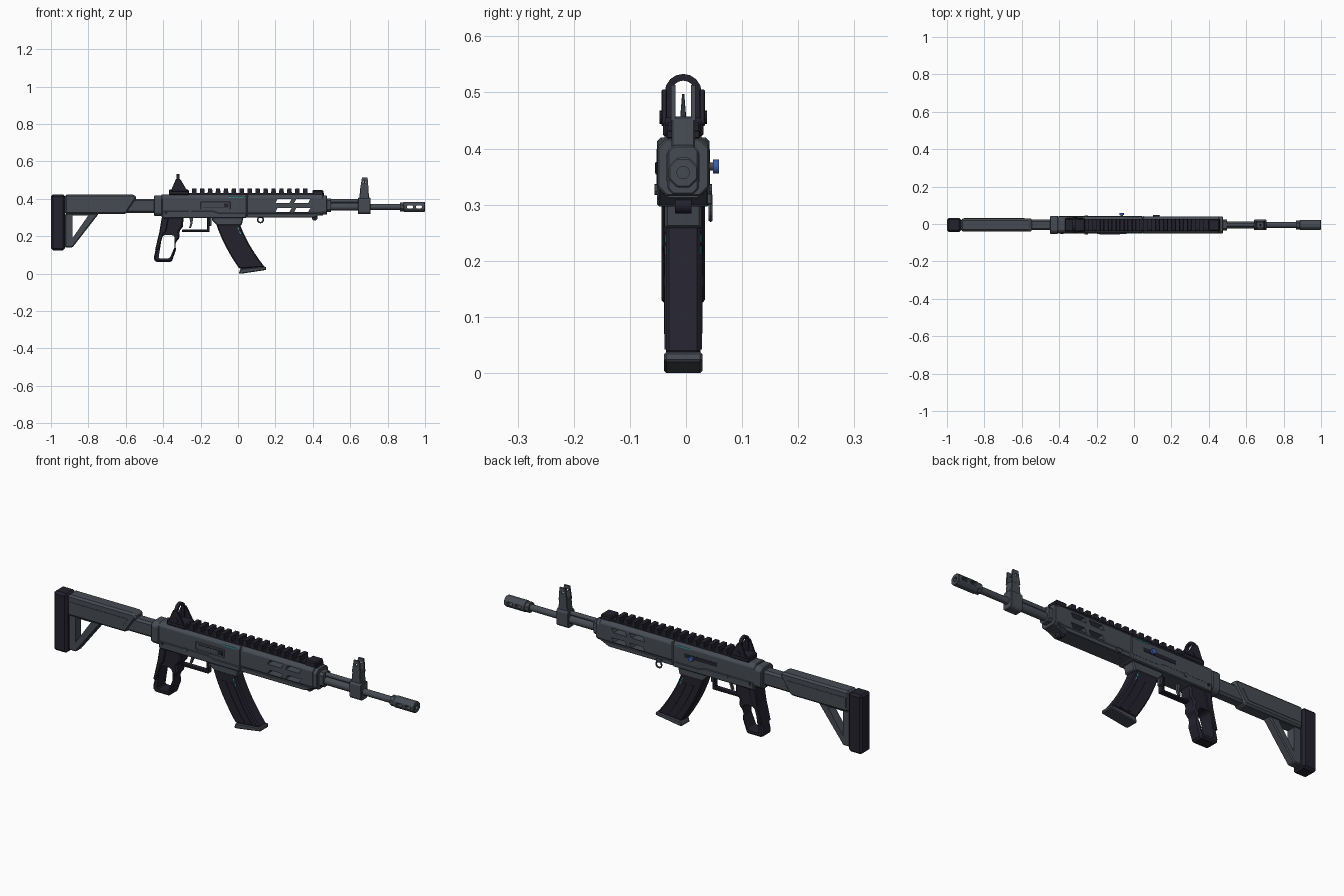
import bpy, bmesh, math
from mathutils import Vector

if "Cube" in bpy.data.objects:
    bpy.data.objects.remove(bpy.data.objects["Cube"])

CY = -0.005   # centre plane of the body
BORE = 0.357  # barrel axis height


def material(name, rgb):
    m = bpy.data.materials.new(name)
    m.use_nodes = True
    m.diffuse_color = (*rgb, 1)
    m.node_tree.nodes["Principled BSDF"].inputs["Base Color"].default_value = (*rgb, 1)
    return m


GREY = material("gunmetal grey", (0.062, 0.07, 0.086))
DARK = material("dark polymer", (0.017, 0.016, 0.027))
TEAL = material("teal paint", (0.03, 0.45, 0.45))
BLUE = material("blue anodised", (0.05, 0.11, 0.38))


def finish(name, bm, mat, bevel=0.0):
    bmesh.ops.recalc_face_normals(bm, faces=bm.faces)
    me = bpy.data.meshes.new(name)
    bm.to_mesh(me)
    bm.free()
    me.materials.append(mat)
    ob = bpy.data.objects.new(name, me)
    bpy.context.scene.collection.objects.link(ob)
    if bevel:
        mod = ob.modifiers.new("Bevel", "BEVEL")
        mod.width, mod.segments, mod.limit_method = bevel, 1, "ANGLE"
        mod.angle_limit = math.radians(40)
    return ob


def extrude(name, points, offset, mat, bevel=0.0):
    bm = bmesh.new()
    face = bm.faces.new([bm.verts.new(p) for p in points])
    out = bmesh.ops.extrude_face_region(bm, geom=[face])
    moved = [v for v in out["geom"] if isinstance(v, bmesh.types.BMVert)]
    bmesh.ops.translate(bm, verts=moved, vec=Vector(offset))
    return finish(name, bm, mat, bevel)


def plate(name, xz, half, mat, bevel=0.0, y=CY):
    """Side profile given as x, z pairs, extruded across the width."""
    return extrude(name, [(x, y - half, z) for x, z in xz], (0, 2 * half, 0), mat, bevel)


def box(name, x0, x1, z0, z1, half, mat, bevel=0.0, y=CY):
    return plate(name, [(x0, z0), (x1, z0), (x1, z1), (x0, z1)], half, mat, bevel, y)


def chamfered(name, x0, x1, z0, z1, half, cut, mat, bevel=0.0):
    """Eight sided cross-section run along the length."""
    yz = [(half - cut, z0), (half, z0 + cut), (half, z1 - cut), (half - cut, z1)]
    ring = yz + [(-y, z) for y, z in reversed(yz)]
    return extrude(name, [(x0, CY + y, z) for y, z in ring], (x1 - x0, 0, 0), mat, bevel)


def tube(name, x0, x1, r, mat, z=BORE, sides=16, axis="X", y=CY, bevel=0.0):
    """Round bar along x, or along y when axis is Y (x0 = centre, x1 = length)."""
    pts = []
    for i in range(sides):
        a = 2 * math.pi * (i + 0.5) / sides
        c, s = r * math.cos(a), r * math.sin(a)
        pts.append((x0, y + c, z + s) if axis == "X" else (x0 + c, y, z + s))
    off = (x1 - x0, 0, 0) if axis == "X" else (0, x1, 0)
    ob = extrude(name, pts, off, mat, bevel)
    if sides > 8:
        bpy.ops.object.select_all(action="DESELECT")
        ob.select_set(True)
        bpy.context.view_layer.objects.active = ob
        bpy.ops.object.shade_smooth_by_angle(angle=math.radians(35))
    return ob


def cut(target, cutter):
    mod = target.modifiers.new("Cut", "BOOLEAN")
    mod.operation, mod.solver, mod.object = "DIFFERENCE", "EXACT", cutter
    cutter.hide_render = True
    cutter.hide_viewport = True
    cutter.display_type = "WIRE"


# Stock
box("butt_pad", -1.0, -0.925, 0.125, 0.423, 0.038, DARK, 0.01)
plate("stock_body", [(-0.925, 0.318), (-0.6, 0.318), (-0.54, 0.405), (-0.555, 0.423),
                     (-0.925, 0.423)], 0.034, GREY, 0.009)
strut = plate("stock_strut", [(-0.925, 0.14), (-0.885, 0.14), (-0.745, 0.32), (-0.925, 0.32)],
              0.022, GREY, 0.005)
cut(strut, plate("strut_opening", [(-0.885, 0.19), (-0.8, 0.312), (-0.885, 0.312)], 0.1, GREY))
for s in (-1, 1):
    plate("stock_side_panel", [(-0.91, 0.34), (-0.62, 0.34), (-0.585, 0.39), (-0.91, 0.39)],
          0.002, GREY, 0, CY + s * 0.034)
chamfered("stock_tube", -0.6, -0.44, 0.325, 0.4, 0.028, 0.01, GREY)

# Receiver
chamfered("receiver_rear_cap", -0.45, -0.405, 0.308, 0.417, 0.048, 0.016, GREY, 0.004)
chamfered("receiver", -0.41, 0.045, 0.302, 0.424, 0.044, 0.016, GREY, 0.003)
plate("receiver_lower", [(-0.405, 0.297), (0.045, 0.297), (0.045, 0.325), (-0.1, 0.325),
                         (-0.13, 0.335), (-0.405, 0.335)], 0.047, GREY, 0.004)
box("ejection_frame", -0.2, -0.04, 0.345, 0.385, 0.003, GREY, 0.002, CY - 0.045)
box("ejection_port", -0.185, -0.05, 0.354, 0.376, 0.002, DARK, 0, CY - 0.0475)
box("bolt_cover", -0.185, -0.075, 0.356, 0.374, 0.002, GREY, 0, CY - 0.0485)
box("handle_slot", -0.2, -0.02, 0.36, 0.378, 0.002, DARK, 0, CY + 0.044)
tube("charging_handle_stem", -0.065, 0.02, 0.007, GREY, 0.368, 12, "Y", 0.035)
tube("charging_handle_knob", -0.065, 0.011, 0.013, BLUE, 0.368, 12, "Y", 0.048)
for s in (-1, 1):
    tube("receiver_pin", -0.385, 0.004, 0.008, DARK, 0.325, 10, "Y", CY + s * 0.047 - 0.002)
    for i in range(4):
        x = -0.05 + i * 0.0195
        box("teal_mark", x, x + 0.015, 0.404, 0.409, 0.002, TEAL, 0, CY + s * 0.0435)
    tube("selector_pivot", -0.255, 0.008, 0.01, GREY, 0.327, 10, "Y", CY + s * 0.047 - 0.004)

# Handguard with open vents
guard = chamfered("handguard", 0.045, 0.455, 0.31, 0.428, 0.046, 0.02, GREY, 0.003)
for z in (0.34, 0.389):
    for x in (0.2, 0.3):
        slope = 0.012
        cut(guard, plate("vent_cutter", [(x, z - 0.011), (x + 0.075, z - 0.011),
                         (x + 0.075 + slope, z + 0.011), (x + slope, z + 0.011)], 0.1, GREY))
plate("handguard_lower", [(0.045, 0.3), (0.405, 0.3), (0.47, 0.33), (0.47, 0.335), (0.42, 0.322),
                          (0.045, 0.322)], 0.044, GREY, 0.004)
box("handguard_band", 0.042, 0.056, 0.305, 0.42, 0.047, GREY, 0.012)
chamfered("handguard_front_cap", 0.45, 0.475, 0.315, 0.418, 0.046, 0.016, GREY, 0.003)
chamfered("barrel_collar", 0.475, 0.497, 0.33, 0.402, 0.03, 0.012, GREY)
tube("front_swivel_stud", 0.41, 0.03, 0.016, DARK, 0.3, 12, "Y", CY - 0.015)

# Sling loop on the left side
bpy.ops.mesh.primitive_torus_add(location=(0.12, 0.044, 0.288), rotation=(math.pi / 2, 0, 0),
                                 major_radius=0.015, minor_radius=0.004,
                                 major_segments=16, minor_segments=6)
loop = bpy.context.object
loop.name = "sling_loop"
loop.data.materials.append(GREY)
box("sling_mount", 0.105, 0.135, 0.3, 0.32, 0.005, GREY, 0.002, 0.042)

# Top rail
plate("rail_base", [(-0.37, 0.418), (0.46, 0.418), (0.46, 0.432), (-0.37, 0.432)], 0.03, DARK, 0.002)
for i in range(15):
    x = -0.247 + i * 0.0424
    plate("rail_tooth", [(x, 0.43), (x + 0.026, 0.43), (x + 0.024, 0.455), (x + 0.002, 0.455)],
          0.032, DARK)
box("rail_front_block", 0.398, 0.457, 0.418, 0.447, 0.032, DARK, 0.005)

# Rear sight: base, two wings and an arch
box("rear_sight_base", -0.37, -0.262, 0.42, 0.449, 0.036, DARK, 0.005)
for s in (-1, 1):
    plate("rear_sight_wing", [(-0.36, 0.44), (-0.27, 0.44), (-0.308, 0.505), (-0.332, 0.505)],
          0.005, DARK, 0.002, CY + s * 0.034)
    tube("sight_screw", -0.315, 0.008, 0.012, DARK, 0.456, 10, "Y", CY + s * 0.038 - 0.004)
arch = []
for r, order in ((0.033, 1), (0.021, -1)):
    rim = [(r * math.cos(math.pi * i / 8), 0.5 + r * math.sin(math.pi * i / 8)) for i in range(9)]
    rim = [(r, 0.44)] + rim + [(-r, 0.44)]
    arch += rim[::order]
extrude("rear_sight_arch", [(-0.328, CY + y, z) for y, z in arch], (0.016, 0, 0), DARK)

# Barrel, gas tube and front sight
tube("barrel", 0.47, 0.9, 0.016, GREY)
tube("barrel_sleeve", 0.495, 0.645, 0.02, GREY)
tube("gas_tube", 0.47, 0.645, 0.011, GREY, 0.389)
chamfered("front_sight_block", 0.642, 0.708, 0.318, 0.406, 0.028, 0.01, GREY, 0.003)
plate("front_sight_base", [(0.648, 0.4), (0.702, 0.4), (0.696, 0.457), (0.654, 0.457)],
      0.021, GREY, 0.003)
for s in (-1, 1):
    ear = plate("front_sight_ear", [(0.652, 0.45), (0.698, 0.45), (0.693, 0.513), (0.663, 0.513)],
                0.004, GREY, 0, CY + s * 0.0175)
    cut(ear, tube("ear_hole_cutter", 0.676, 0.2, 0.006, GREY, 0.49, 12, "Y", -0.1))
bpy.ops.mesh.primitive_cone_add(vertices=8, radius1=0.006, radius2=0.002, depth=0.05,
                                location=(0.676, CY, 0.472))
post = bpy.context.object
post.name = "front_sight_post"
post.data.materials.append(GREY)

# Muzzle brake with cross ports
tube("muzzle_collar", 0.865, 0.888, 0.026, GREY, sides=8)
brake = tube("muzzle_brake", 0.885, 1.0, 0.029, GREY, sides=8, bevel=0.003)
cut(brake, tube("bore_cutter", 0.95, 1.1, 0.011, GREY))
for x in (0.903, 0.951):
    cut(brake, box("port_cutter", x, x + 0.032, BORE - 0.008, BORE + 0.008, 0.1, GREY, 0.004))

# Skeleton grip
grip = plate("grip", [(-0.4, 0.305), (-0.29, 0.305), (-0.295, 0.25), (-0.315, 0.225), (-0.312, 0.19),
                      (-0.335, 0.165), (-0.332, 0.125), (-0.355, 0.062), (-0.44, 0.062),
                      (-0.452, 0.08), (-0.42, 0.215)], 0.034, DARK, 0.008)
cut(grip, plate("grip_opening", [(-0.425, 0.082), (-0.365, 0.082), (-0.34, 0.14), (-0.338, 0.195),
                                 (-0.35, 0.207), (-0.395, 0.207), (-0.408, 0.19)], 0.1, DARK, 0.006))
plate("grip_backstrap", [(-0.408, 0.3), (-0.37, 0.3), (-0.385, 0.225), (-0.398, 0.215),
                         (-0.424, 0.13), (-0.444, 0.125), (-0.42, 0.225)], 0.039, DARK, 0.004)

# Trigger and guard
plate("trigger_guard", [(-0.3, 0.222), (-0.152, 0.222), (-0.152, 0.302), (-0.165, 0.302),
                        (-0.165, 0.235), (-0.3, 0.235)], 0.014, DARK, 0.003)
plate("trigger", [(-0.262, 0.305), (-0.24, 0.305), (-0.243, 0.27), (-0.252, 0.245),
                  (-0.262, 0.245), (-0.254, 0.272)], 0.006, GREY)
box("magazine_release", -0.158, -0.142, 0.255, 0.302, 0.011, GREY, 0.003)

# Curved magazine
plate("magazine_well", [(-0.14, 0.305), (0.03, 0.305), (0.02, 0.258), (-0.11, 0.258),
                        (-0.14, 0.285)], 0.033, GREY, 0.005)
STEPS = 6


def mag_edge(x0, x1, z1, lo=0.0, hi=1.0):
    """Points down one bowed edge of the magazine."""
    ts = [lo + (hi - lo) * i / STEPS for i in range(STEPS + 1)]
    return [(x0 + (x1 - x0) * (0.62 * t + 0.38 * t * t), 0.27 + (z1 - 0.27) * t) for t in ts]


plate("magazine", mag_edge(-0.118, 0.008, 0.025) + mag_edge(0.008, 0.143, 0.035)[::-1],
      0.031, DARK, 0.006)
for s in (-1, 1):
    for f in (0.3, 0.62):
        a, b = -0.118 + 0.126 * f, 0.008 + 0.132 * f
        rib = mag_edge(a, b, 0.03, 0.2, 0.95)
        plate("magazine_rib", rib + [(x + 0.022, z) for x, z in reversed(rib)],
              0.002, DARK, 0, CY + s * 0.0315)
    for i in range(2):
        mark = mag_edge(-0.012, 0.122, 0.035, 0.1 + 0.09 * i, 0.16 + 0.09 * i)
        plate("magazine_teal_mark", mark + [(x + 0.005, z) for x, z in reversed(mark)],
              0.002, TEAL, 0, CY + s * 0.0305)
plate("magazine_floor_plate", [(0.004, 0.0), (0.02, 0.0), (0.152, 0.02), (0.148, 0.038),
                               (0.012, 0.026)], 0.034, GREY, 0.004)
